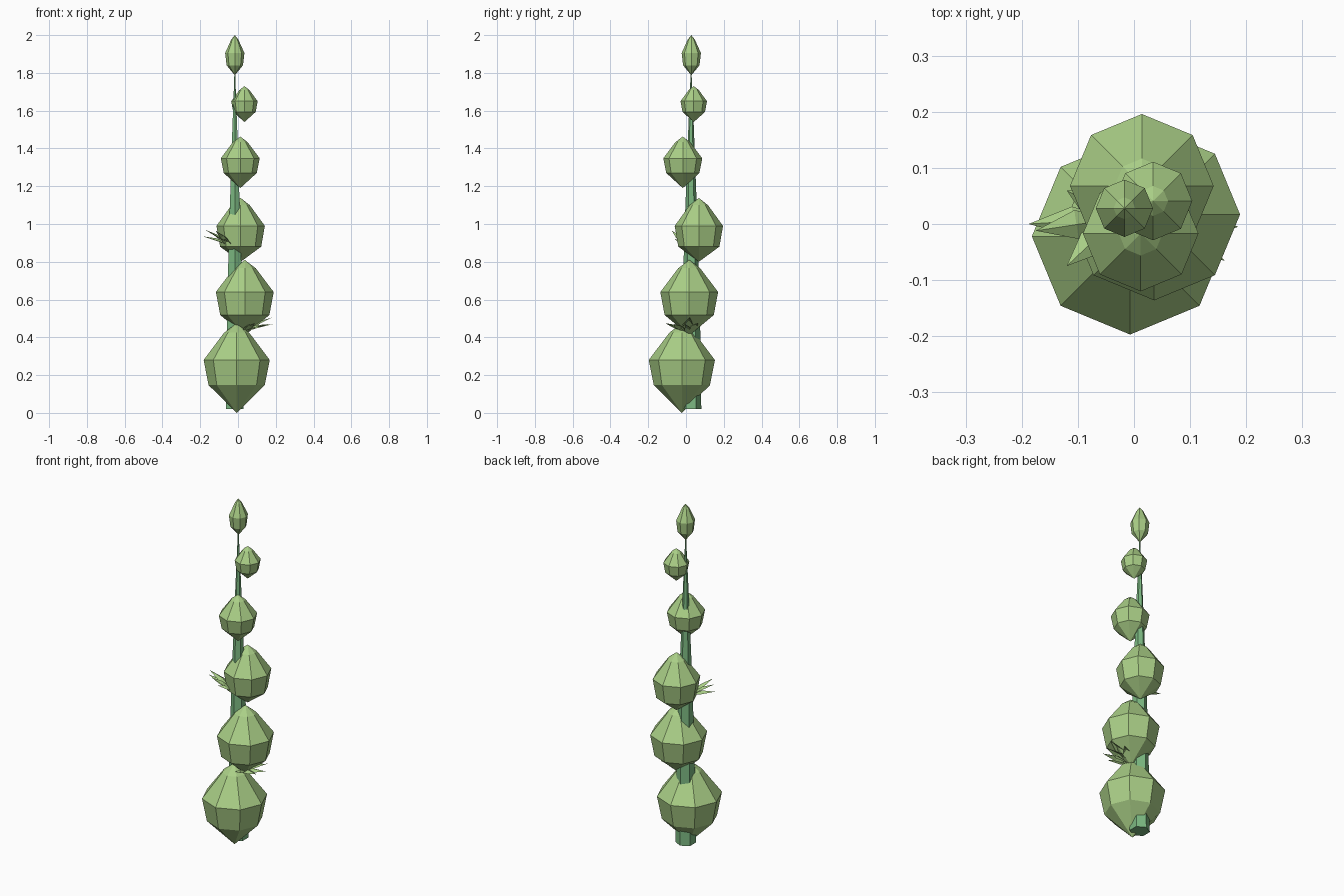
import bpy, math
from mathutils import Vector

if "Cube" in bpy.data.objects:
    bpy.data.objects.remove(bpy.data.objects["Cube"])


def material(name, col):
    m = bpy.data.materials.new(name)
    m.diffuse_color = (*col, 1)
    m.use_nodes = True
    m.node_tree.nodes["Principled BSDF"].inputs["Base Color"].default_value = m.diffuse_color
    return m


BUD = material("bud_green", (0.40, 0.62, 0.24))
STEM = material("stem_green", (0.20, 0.48, 0.22))


def make(name, verts, faces, mat):
    me = bpy.data.meshes.new(name)
    me.from_pydata(verts, [], faces)
    me.materials.append(mat)
    ob = bpy.data.objects.new(name, me)
    bpy.context.collection.objects.link(ob)
    return ob


def lathe(name, cx, cy, profile, sides, start, mat):
    """Faceted turned solid; a zero radius becomes a pole."""
    verts, rings, faces = [], [], []
    for r, z in profile:
        n = sides if r > 0 else 1
        rings.append([len(verts) + i % n for i in range(sides)])
        for i in range(n):
            a = start + 2 * math.pi * i / sides
            verts.append((cx + r * math.cos(a), cy + r * math.sin(a), z))
    for lo, hi in zip(rings, rings[1:]):
        for i in range(sides):
            j = (i + 1) % sides
            faces.append(list(dict.fromkeys((lo[i], lo[j], hi[j], hi[i]))))
    if profile[0][0] > 0:
        faces.append(rings[0][::-1])
    return make(name, verts, faces, mat)


# Tapering six-sided stem
lathe("stem", -0.017, 0.027,
      [(0.054, 0.02), (0.048, 0.47), (0.036, 0.95), (0.026, 1.2),
       (0.015, 1.5), (0.004, 1.76), (0, 1.88)], 6, math.pi / 2, STEM)

# Eight-sided buds: x, y, radius, bottom z, lower ring z, widest z, top z
buds = [(-0.007, -0.022, 0.175, 0.00, 0.147, 0.28, 0.475),
        (0.036, 0.017, 0.153, 0.41, 0.518, 0.64, 0.81),
        (0.014, 0.068, 0.128, 0.80, 0.88, 0.99, 1.138),
        (0.012, -0.017, 0.103, 1.19, 1.27, 1.348, 1.463),
        (0.034, 0.041, 0.070, 1.54, 1.593, 1.65, 1.73),
        (-0.017, 0.028, 0.051, 1.787, 1.84, 1.905, 2.0)]
for k, (x, y, r, z0, z1, z2, z3) in enumerate(buds):
    lathe(f"bud_{k + 1}", x, y,
          [(0, z0), (0.85 * r, z1), (r, z2),
           (0.38 * r, z2 + 0.74 * (z3 - z2)), (0, z3)], 8, 0, BUD)


# Leaf tufts of creased blades spreading from one point
def tuft(name, base, tips, width):
    verts, faces = [], []
    b = Vector(base)
    for t in tips:
        t = Vector(t)
        d = t - b
        side = d.cross(Vector((0, 0, 1))).normalized() * width
        mid = b + d * 0.5 + Vector((0, 0, 0.016))
        drop = Vector((0, 0, 0.014))
        n = len(verts)
        verts += [b, mid + side - drop, mid, mid - side - drop, t]
        faces += [(n, n + 1, n + 2), (n, n + 2, n + 3),
                  (n + 1, n + 4, n + 2), (n + 2, n + 4, n + 3)]
    make(name, verts, faces, BUD)


tuft("upper_leaf_tuft", (-0.03, 0.01, 0.88),
     [(-0.175, -0.012, 0.97), (-0.188, 0.0, 0.935), (-0.12, -0.075, 0.965),
      (-0.12, 0.06, 0.935), (-0.09, -0.06, 0.92)], 0.026)
tuft("lower_leaf_tuft", (0.02, 0.0, 0.425),
     [(0.18, 0.02, 0.505), (0.186, -0.005, 0.47), (0.162, -0.065, 0.47),
      (0.09, -0.11, 0.475), (0.12, 0.065, 0.475)], 0.028)
